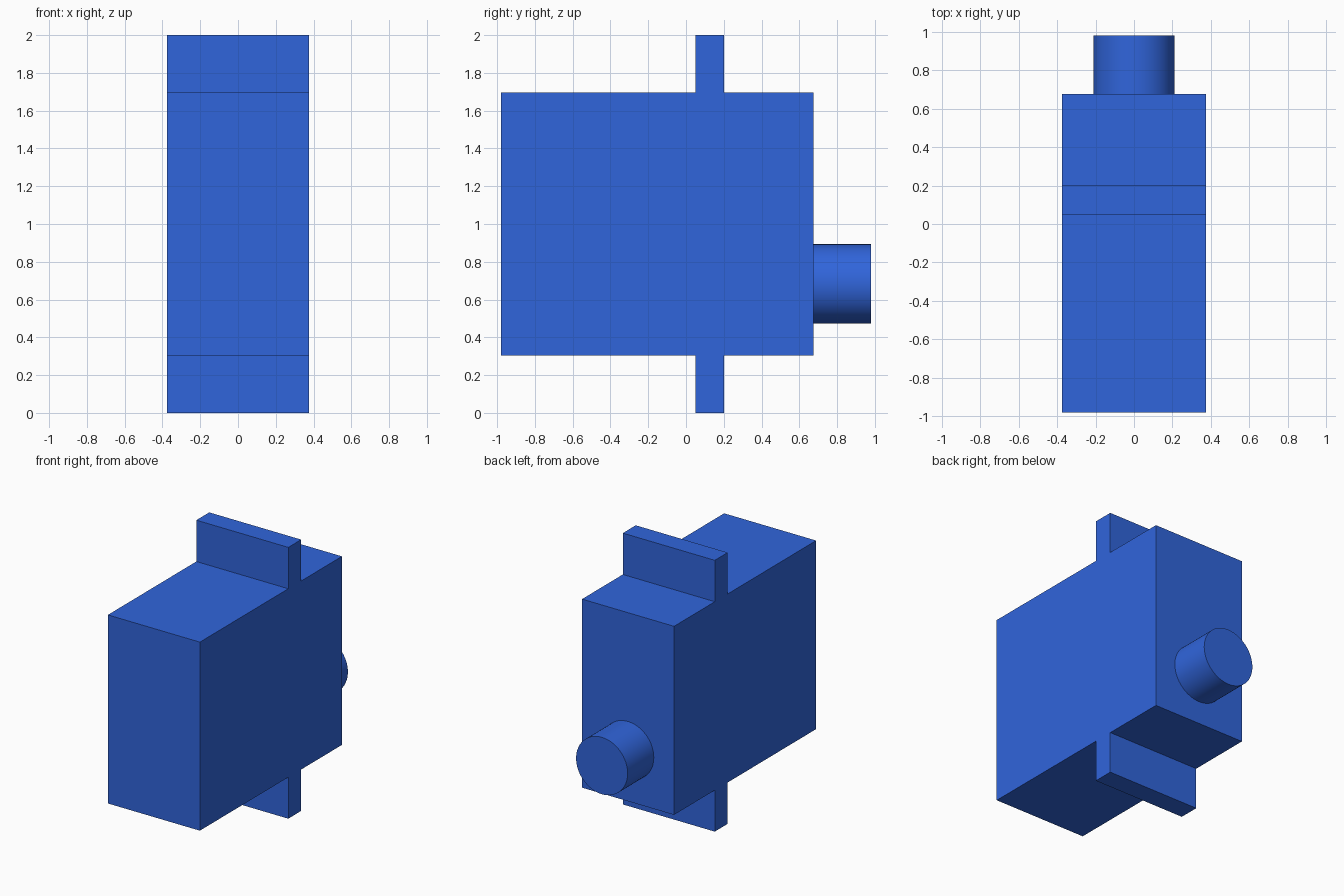
import bpy
import math

if "Cube" in bpy.data.objects:
    bpy.data.objects.remove(bpy.data.objects["Cube"])

blue = bpy.data.materials.new("blue_plastic")
blue.diffuse_color = (0.03, 0.13, 0.71, 1)
blue.use_nodes = True
blue.node_tree.nodes["Principled BSDF"].inputs["Base Color"].default_value = blue.diffuse_color


def finish(name):
    obj = bpy.context.object
    obj.name = name
    obj.data.materials.append(blue)
    return obj


def box(name, x, y, z):
    """Box spanning the given (min, max) ranges."""
    spans = (x, y, z)
    bpy.ops.mesh.primitive_cube_add(size=1, location=[(a + b) / 2 for a, b in spans])
    bpy.context.object.scale = [b - a for a, b in spans]
    bpy.ops.object.transform_apply(location=False, rotation=False, scale=True)
    return finish(name)


WIDTH = (-0.375, 0.375)
BOTTOM, TOP = 0.305, 1.695
BACK = 0.675

# Main housing
box("body", WIDTH, (-0.98, BACK), (BOTTOM, TOP))

# Mounting tabs above and below the housing
box("upper_tab", WIDTH, (0.05, 0.2), (TOP, 2.0))
box("lower_tab", WIDTH, (0.05, 0.2), (0.0, BOTTOM))

# Round output shaft on the back
bpy.ops.mesh.primitive_cylinder_add(
    vertices=64, radius=0.21, depth=0.98 - BACK,
    location=(0, (0.98 + BACK) / 2, 0.683), rotation=(math.pi / 2, 0, 0))
finish("output_shaft")
bpy.ops.object.shade_smooth_by_angle(angle=math.radians(30))
